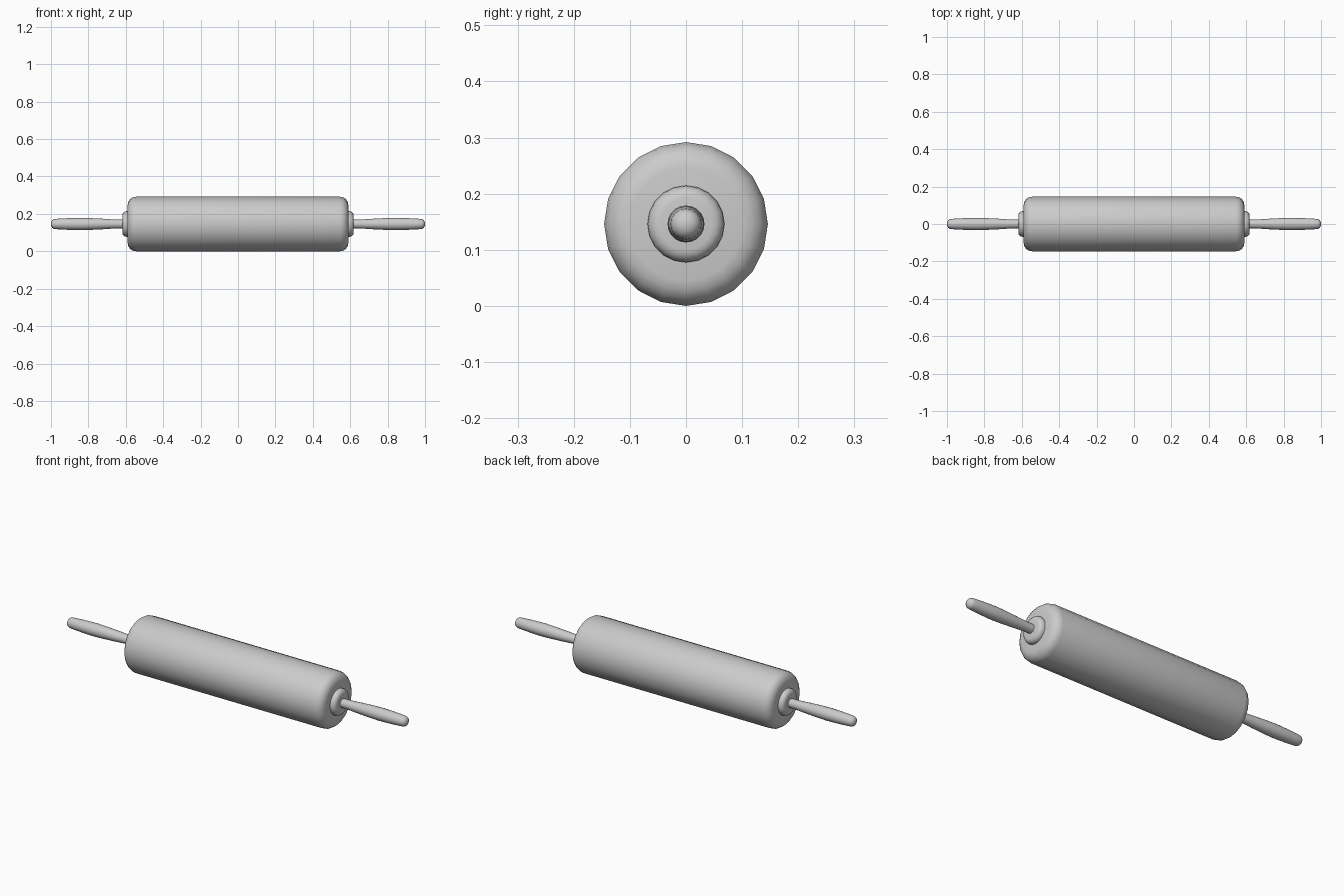
import bpy
import math

SIDES = 20
AXIS_Z = 0.146

cube = bpy.data.objects.get("Cube")
if cube:
    bpy.data.objects.remove(cube, do_unlink=True)

grey = bpy.data.materials.new("plain_grey")
grey.use_nodes = True
colour = (0.6, 0.6, 0.6, 1)
grey.diffuse_color = colour
grey.node_tree.nodes["Principled BSDF"].inputs["Base Color"].default_value = colour


def corner(x, r, size, side, steps=4):
    """Rounded rim at the end of a cylinder; side is the end's direction."""
    pts = []
    for i in range(steps + 1):
        a = math.pi / 2 * i / steps
        pts.append((x - side * size * (1 - math.sin(a)),
                    r - size * (1 - math.cos(a))))
    return pts if side > 0 else pts[::-1]


def turn(name, profile):
    """Turn a profile of (x, radius) points round the long axis."""
    verts, faces = [], []
    for x, r in profile:
        for s in range(SIDES):
            a = 2 * math.pi * s / SIDES
            verts.append((x, r * math.cos(a), r * math.sin(a)))
    for k in range(len(profile) - 1):
        for s in range(SIDES):
            t = (s + 1) % SIDES
            a, b = k * SIDES, (k + 1) * SIDES
            faces.append((a + s, b + s, b + t, a + t))
    faces.append(tuple(range(SIDES)))
    last = (len(profile) - 1) * SIDES
    faces.append(tuple(last + s for s in reversed(range(SIDES))))
    mesh = bpy.data.meshes.new(name)
    mesh.from_pydata(verts, [], faces)
    # The rings wind towards -x, so turn every face outwards
    mesh.flip_normals()
    mesh.materials.append(grey)
    obj = bpy.data.objects.new(name, mesh)
    obj.location.z = AXIS_Z
    bpy.context.collection.objects.link(obj)
    bpy.ops.object.select_all(action="DESELECT")
    obj.select_set(True)
    bpy.context.view_layer.objects.active = obj
    bpy.ops.object.shade_smooth_by_angle(angle=math.radians(40))
    return obj


# Main roller with rounded rims
turn("roller", corner(-0.59, 0.146, 0.045, -1) + corner(0.59, 0.146, 0.045, 1))

# Collar and handle, the same at both ends
collar = [(0.57, 0.0685)] + corner(0.618, 0.0685, 0.022, 1)
handle = [(0.6, 0.023), (0.66, 0.024), (0.72, 0.028), (0.78, 0.031),
          (0.84, 0.033), (0.9, 0.0315), (0.95, 0.029)]
handle += corner(1.0, 0.0275, 0.024, 1)
for side, label in ((1, "left"), (-1, "right")):
    for part, profile in (("collar", collar), ("handle", handle)):
        obj = turn(f"{label}_{part}", profile)
        if side < 0:
            obj.rotation_euler.z = math.pi
